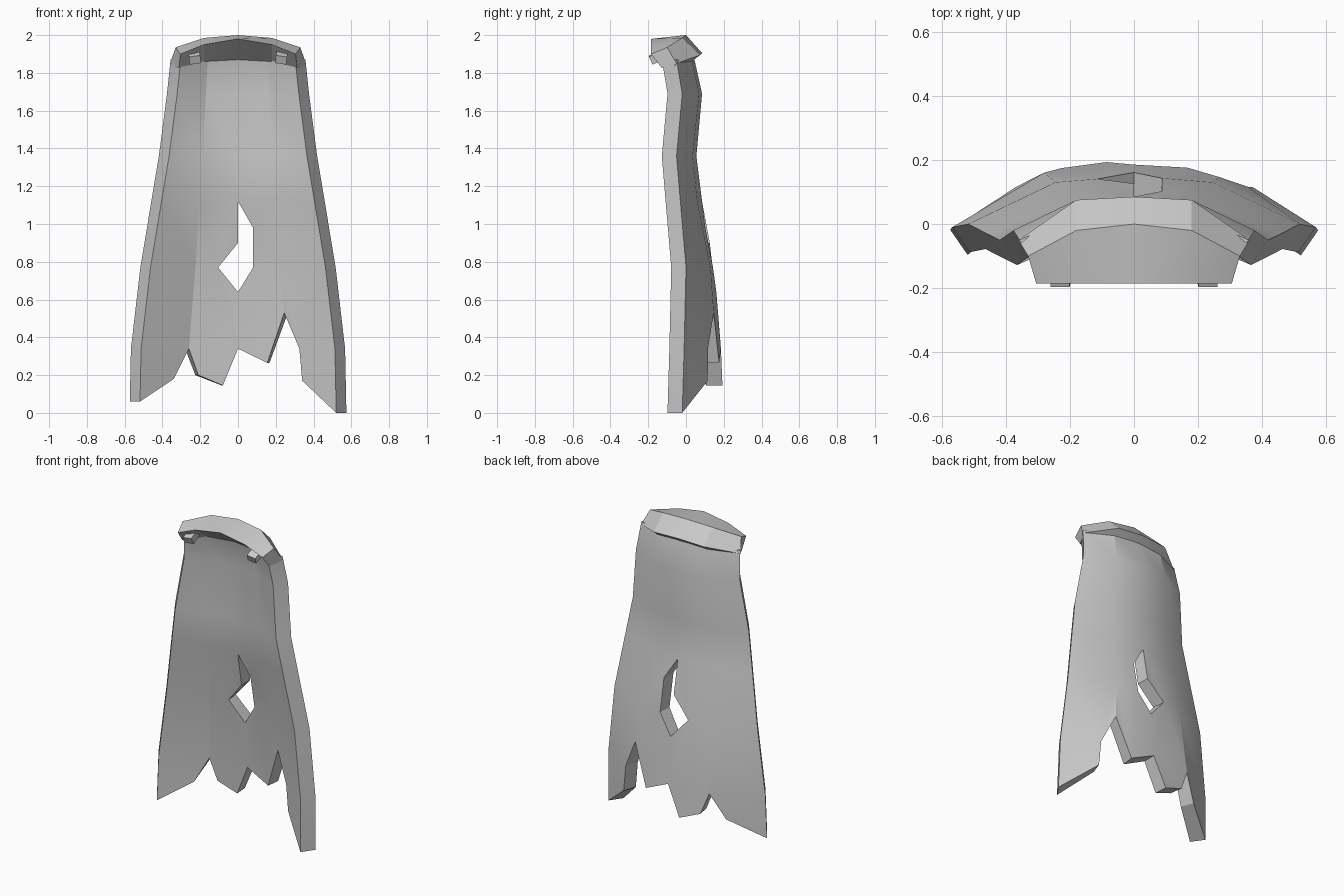
import bpy, bmesh, math
from mathutils import Matrix

if "Cube" in bpy.data.objects:
    bpy.data.objects.remove(bpy.data.objects["Cube"])

grey = bpy.data.materials.new("cloth grey")
grey.diffuse_color = (0.6, 0.6, 0.6, 1)
grey.use_nodes = True
grey.node_tree.nodes["Principled BSDF"].inputs["Base Color"].default_value = grey.diffuse_color

# Cape rows: height, then (inner x, outer y) for centre, fold and edge columns
ROWS = [
    (1.87, (0, .045), (.16, .03), (.303, -.05)),
    (1.69, (0, .085), (.17, .07), (.322, -.02)),
    (1.36, (0, .055), (.185, .035), (.365, -.05)),
    (1.12, (0, .085), (.205, .06), (.405, -.03)),
    (.77, (0, .15), (.225, .13), (.463, 0)),
    (.34, (0, .185), (.26, .16), (.513, -.01)),
    (0, (0, .215), (.27, .18), (.52, -.02)),
]
# Thickness offset from inside to outside for each column
THICK = [(0, .088), (.02, .085), (.054, .078)]


def columns(z):
    """Inner x and outer y of the three columns at height z."""
    for a, b in zip(ROWS, ROWS[1:]):
        if z >= b[0]:
            t = (a[0] - z) / (a[0] - b[0])
            return [[p + (q - p) * t for p, q in zip(a[c], b[c])] for c in (1, 2, 3)]


def layer_points(x, z):
    """Outer and inner position of the cloth point at x, z."""
    cols, s, ax = columns(z), (-1 if x < 0 else 1), abs(x)
    i = 0 if ax <= cols[1][0] else 1
    t = (ax - cols[i][0]) / (cols[i + 1][0] - cols[i][0])
    mix = lambda p, q: p + (q - p) * t
    dx, dy = (mix(THICK[i][k], THICK[i + 1][k]) for k in (0, 1))
    y = mix(cols[i][1], cols[i + 1][1])
    return (s * (ax + dx), y, z), (x, y - dy, z)


def g(c, z):
    """Grid point on column c (-2..2) at height z."""
    return (math.copysign(columns(z)[abs(c)][0], c), z)


def finish(name, bm, angle):
    bmesh.ops.recalc_face_normals(bm, faces=bm.faces)
    me = bpy.data.meshes.new(name)
    bm.to_mesh(me)
    bm.free()
    me.materials.append(grey)
    ob = bpy.data.objects.new(name, me)
    bpy.context.collection.objects.link(ob)
    bpy.ops.object.select_all(action='DESELECT')
    ob.select_set(True)
    bpy.context.view_layer.objects.active = ob
    bpy.ops.object.shade_smooth_by_angle(angle=math.radians(angle))
    return ob


def quad(c, top, bottom):
    return [g(c, top), g(c + 1, top), g(c + 1, bottom), g(c, bottom)]


# Upper cape: plain quads
heights = [r[0] for r in ROWS]
polys = [quad(c, a, b) for a, b in zip(heights[:3], heights[1:4]) for c in (-2, -1, 0, 1)]
polys += [quad(-2, 1.12, .77), quad(1, 1.12, .77), quad(-2, .77, .34)]
# Panels around the hole
polys += [
    [g(-1, 1.12), g(0, 1.12), (0, .9), (-.105, .77), g(-1, .77)],
    [g(0, 1.12), g(1, 1.12), g(1, .77), (.08, .77), (.08, .98)],
    [g(-1, .77), (-.105, .77), (0, .64), (0, .34), g(-1, .34)],
    [(.08, .77), g(1, .77), g(1, .53), (.155, .265), (0, .34), (0, .64)],
]
# Torn hem
polys += [
    [g(1, .77), g(2, .77), g(2, .34), (.325, .34), g(1, .53)],
    [g(-2, .34), g(-1, .34), (-.34, .18), g(-2, .06)],
    [g(-1, .34), (0, .34), (-.08, .145), (-.21, .2)],
    [(.325, .34), g(2, .34), g(2, 0), (.34, .17)],
]

bm = bmesh.new()
verts, edges = {}, {}


def pair(p):
    k = (round(p[0], 4), round(p[1], 4))
    if k not in verts:
        verts[k] = [bm.verts.new(q) for q in layer_points(*p)]
    return k


for poly in polys:
    ks = [pair(p) for p in poly]
    bm.faces.new([verts[k][0] for k in reversed(ks)])
    bm.faces.new([verts[k][1] for k in ks])
    for a, b in zip(ks, ks[1:] + ks[:1]):
        edges.setdefault(frozenset((a, b)), []).append((a, b))
# Walls along every open border
for use in edges.values():
    if len(use) == 1:
        a, b = use[0]
        bm.faces.new([verts[a][0], verts[b][0], verts[b][1], verts[a][1]])
bmesh.ops.triangulate(bm, faces=[f for f in bm.faces if len(f.verts) > 4])
finish("cape", bm, 20)

# Collar: one five-sided section swept over five stations
half = [
    [(0, -.185, 1.98), (0, 0, 2.0), (0, .085, 1.905), (0, .04, 1.87), (0, -.045, 1.87)],
    [(.18, -.185, 1.95), (.18, -.02, 1.985), (.18, .075, 1.895), (.18, .03, 1.86), (.18, -.06, 1.86)],
    [(.305, -.185, 1.9), (.33, -.1, 1.935), (.36, -.05, 1.85), (.34, -.07, 1.83), (.312, -.13, 1.828)],
]
bm = bmesh.new()
stations = [[(-x, y, z) for x, y, z in s] for s in half[:0:-1]] + half
rings = [[bm.verts.new(p) for p in s] for s in stations]
for a, b in zip(rings, rings[1:]):
    for i in range(5):
        j = (i + 1) % 5
        bm.faces.new([a[i], a[j], b[j], b[i]])
bm.faces.new(rings[0])
bm.faces.new(rings[-1])
finish("collar", bm, 15)

# Clasps under the collar front
for side, label in ((-1, "left"), (1, "right")):
    bm = bmesh.new()
    bmesh.ops.create_cube(bm, size=1, matrix=Matrix.Translation((side * .23, -.15, 1.885))
                          @ Matrix.Rotation(side * math.radians(8), 4, 'Y')
                          @ Matrix.Rotation(math.radians(25), 4, 'X')
                          @ Matrix.Diagonal((.06, .08, .045, 1)))
    finish(label + "_clasp", bm, 20)
